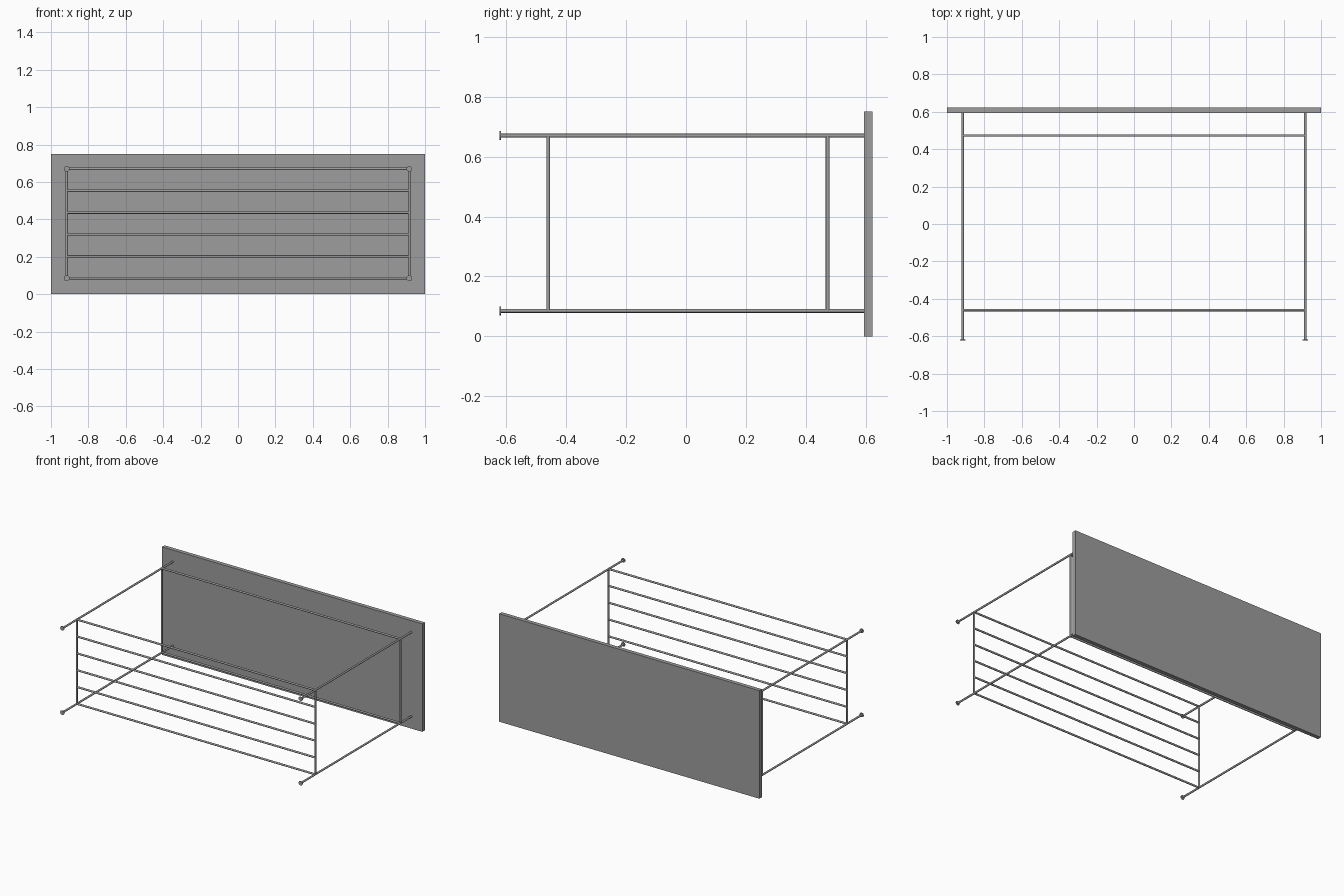
import bpy
from mathutils import Vector

if "Cube" in bpy.data.objects:
    bpy.data.objects.remove(bpy.data.objects["Cube"])

grey = bpy.data.materials.new("plain grey")
grey.diffuse_color = (0.34, 0.34, 0.34, 1)
grey.use_nodes = True
grey.node_tree.nodes["Principled BSDF"].inputs["Base Color"].default_value = grey.diffuse_color

X = 0.916                      # leg offset
Z_LOW, Z_HIGH = 0.085, 0.67    # lower and upper leg heights
Y_FRONT, Y_BACK = -0.46, 0.473 # planes of the two frames
Y_END, Y_PANEL = -0.622, 0.594
R = 0.0065


def rod(name, a, b, radius=R, sides=16):
    a, b = Vector(a), Vector(b)
    d = b - a
    bpy.ops.mesh.primitive_cylinder_add(vertices=sides, radius=radius, depth=d.length,
                                        location=(a + b) / 2)
    ob = bpy.context.object
    ob.name = name
    ob.rotation_euler = d.to_track_quat('Z', 'Y').to_euler()
    ob.data.materials.append(grey)
    bpy.ops.object.shade_smooth_by_angle()
    return ob


# Upright slab
bpy.ops.mesh.primitive_cube_add(size=1, location=(0, (Y_PANEL + 0.622) / 2, 0.375))
panel = bpy.context.object
panel.name = "panel"
panel.scale = (2, 0.622 - Y_PANEL, 0.75)
panel.data.materials.append(grey)

# Four long legs with thin round feet
for x in (-X, X):
    for z in (Z_LOW, Z_HIGH):
        rod("leg", (x, Y_END, z), (x, Y_PANEL + 0.002, z))
        rod("foot", (x, Y_END, z), (x, Y_END + 0.004, z), 0.015, 24)
    # Uprights joining the legs
    for y in (Y_FRONT, Y_BACK):
        rod("upright", (x, y, Z_LOW), (x, y, Z_HIGH))

# Six rungs at the front frame
for i in range(6):
    z = Z_LOW + (Z_HIGH - Z_LOW) * i / 5
    rod("rung", (-X, Y_FRONT, z), (X, Y_FRONT, z))

# Two rails near the slab
for z in (Z_LOW, Z_HIGH):
    rod("back_rail", (-X, Y_BACK, z), (X, Y_BACK, z))
